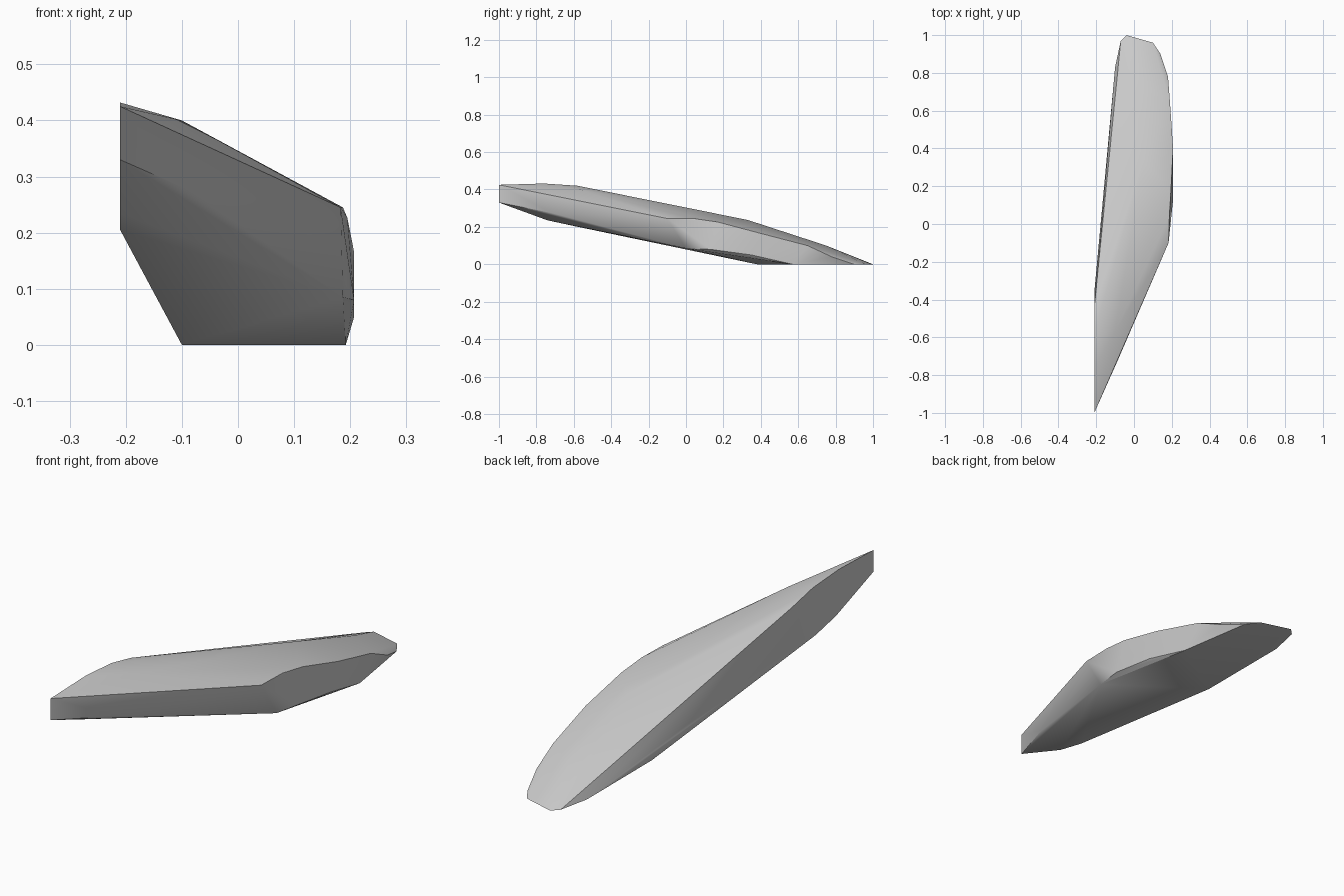
import bpy
import bmesh
import math

default_cube = bpy.data.objects.get("Cube")
if default_cube:
    bpy.data.objects.remove(default_cube, do_unlink=True)


def make_material(name, color):
    material = bpy.data.materials.new(name)
    material.use_nodes = True
    material.diffuse_color = color
    shader = material.node_tree.nodes["Principled BSDF"]
    shader.inputs["Base Color"].default_value = color
    return material


def make_hull(name, outlines, material):
    """Wrap a faceted convex skin around several edge outlines."""
    bm = bmesh.new()
    for outline in outlines:
        for point in outline:
            bm.verts.new(point)
    result = bmesh.ops.convex_hull(bm, input=list(bm.verts))
    unused = {e for e in result["geom_interior"] + result["geom_unused"]
              if isinstance(e, bmesh.types.BMVert)}
    bmesh.ops.delete(bm, geom=list(unused), context="VERTS")
    bmesh.ops.recalc_face_normals(bm, faces=list(bm.faces))
    mesh = bpy.data.meshes.new(name)
    bm.to_mesh(mesh)
    bm.free()
    mesh.materials.append(material)
    obj = bpy.data.objects.new(name, mesh)
    bpy.context.collection.objects.link(obj)
    return obj


# Upright edge at the raised front tip
front_tip = [(-.21, -1, .33), (-.21, -1, .425)]

# Inner side: upper edge, then the lower edge
inner_top = [(-.21, -.76, .432), (-.21, -.58, .42), (-.21, -.44, .39)]
inner_bottom = [(-.21, -.74, .235), (-.21, -.6, .205), (-.21, -.36, .21)]

# Crown running down the middle of the upper surface
crown = [(-.1, -.57, .4), (.05, .33, .237), (.04, .75, .1)]

# Outer side: upper edge, then the lower edge
outer_top = [(.183, -.1, .245), (.187, .04, .245), (.195, .17, .226),
             (.207, .4, .165), (.19, .65, .1), (.18, .78, .04)]
outer_bottom = [(-.085, -.72, .275), (.187, 0, .085),
                (.207, .13, .08), (.207, .35, .05)]

# Flat resting face at the low back end
base = [(-.1, .38, 0), (-.1, .83, 0), (-.07, .97, 0), (-.04, 1, 0),
        (.1, .96, 0), (.14, .9, 0), (.192, .57, 0)]

grey = make_material("light grey", (.6, .6, .6, 1))
slab = make_hull(
    "tapered_slab",
    [front_tip, inner_top, inner_bottom, crown, outer_top, outer_bottom, base],
    grey)

# Soft facets with crisp rims
bpy.ops.object.select_all(action="DESELECT")
slab.select_set(True)
bpy.context.view_layer.objects.active = slab
bpy.ops.object.shade_smooth_by_angle(angle=math.radians(30))
